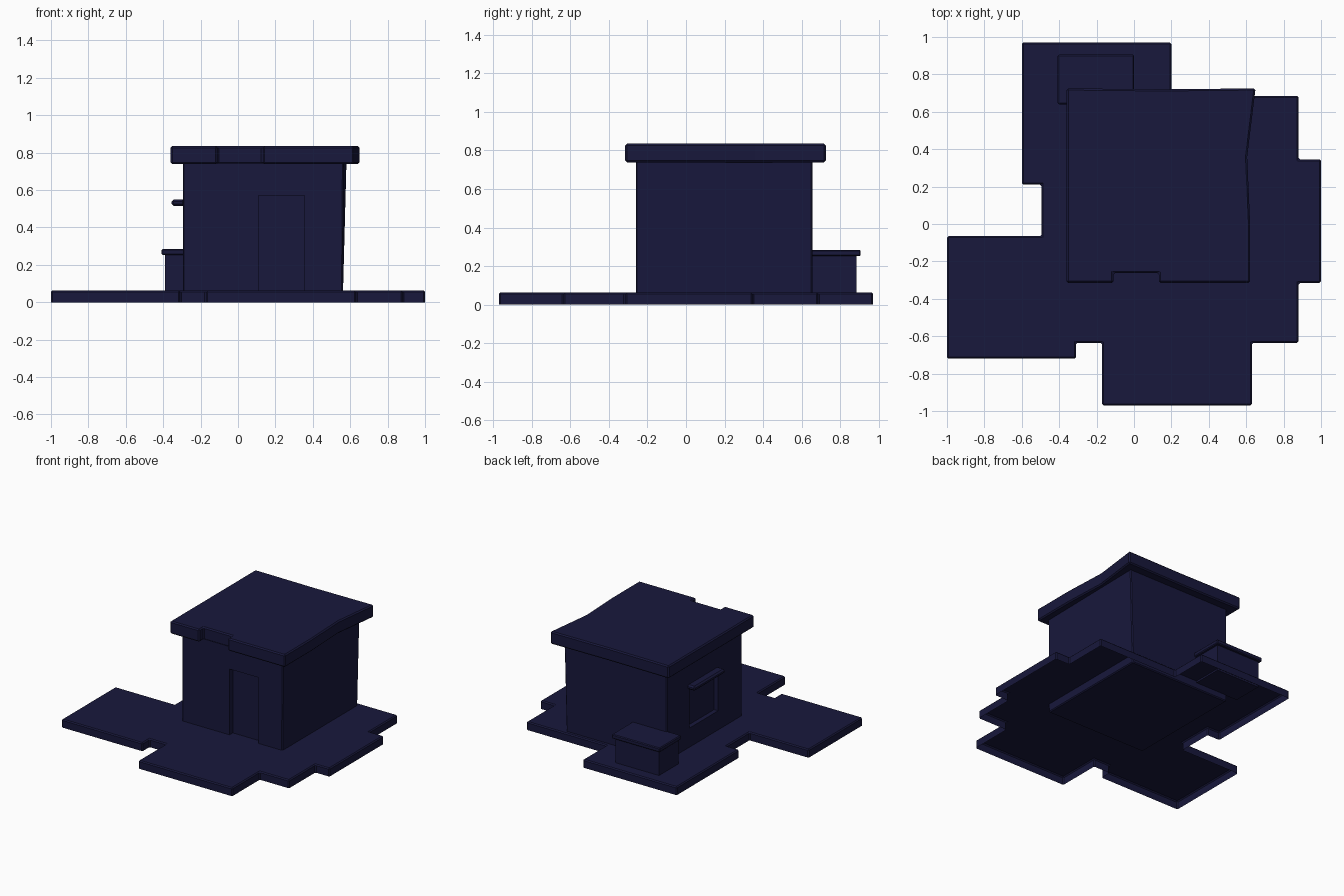
import bpy, bmesh

if "Cube" in bpy.data.objects:
    bpy.data.objects.remove(bpy.data.objects["Cube"])

navy = bpy.data.materials.new("dark_navy")
navy.diffuse_color = (0.009, 0.009, 0.045, 1)
navy.use_nodes = True
navy.node_tree.nodes["Principled BSDF"].inputs["Base Color"].default_value = navy.diffuse_color


def prism(name, outline, z0, z1, bevel=0.0, open_bottom=False, top_outline=None):
    """Vertical prism from a plan outline, optionally with a shifted top or no bottom."""
    bm = bmesh.new()
    low = [bm.verts.new((x, y, z0)) for x, y in outline]
    high = [bm.verts.new((x, y, z1)) for x, y in (top_outline or outline)]
    bottom = bm.faces.new(low)
    bm.faces.new(high)
    n = len(low)
    for i in range(n):
        j = (i + 1) % n
        bm.faces.new((low[i], low[j], high[j], high[i]))
    bmesh.ops.recalc_face_normals(bm, faces=bm.faces[:])
    if open_bottom:
        bmesh.ops.delete(bm, geom=[bottom], context='FACES_ONLY')
    mesh = bpy.data.meshes.new(name)
    bm.to_mesh(mesh)
    bm.free()
    obj = bpy.data.objects.new(name, mesh)
    bpy.context.collection.objects.link(obj)
    mesh.materials.append(navy)
    if bevel:
        mod = obj.modifiers.new("edge_bevel", 'BEVEL')
        mod.width = bevel
        mod.segments = 1
        mod.limit_method = 'ANGLE'
    return obj


def rect(x0, x1, y0, y1):
    return [(x0, y0), (x1, y0), (x1, y1), (x0, y1)]


def recess(target, name, outline, z0, z1):
    """Cut a blind opening into a wall."""
    cutter = prism(name, outline, z0, z1)
    cutter.hide_render = True
    cutter.hide_viewport = True
    cutter.display_type = 'WIRE'
    mod = target.modifiers.new(name, 'BOOLEAN')
    mod.operation = 'DIFFERENCE'
    mod.solver = 'EXACT'
    mod.object = cutter


# Stepped ground slab, hollow underneath
prism("ground_slab", [
    (-0.6, 0.97), (0.2, 0.97), (0.2, 0.685), (0.88, 0.685), (0.88, 0.345),
    (1.0, 0.345), (1.0, -0.315), (0.88, -0.315), (0.88, -0.635), (0.63, -0.635),
    (0.63, -0.97), (-0.17, -0.97), (-0.17, -0.635), (-0.31, -0.635),
    (-0.31, -0.72), (-1.0, -0.72), (-1.0, -0.065), (-0.495, -0.065),
    (-0.495, 0.21), (-0.6, 0.21)], 0, 0.063, 0.008, open_bottom=True)

# House walls, leaning out slightly at the back right
walls = prism("house_walls", rect(-0.295, 0.56, -0.26, 0.655), 0, 0.75, 0.007,
              top_outline=[(-0.295, -0.26), (0.565, -0.26), (0.58, 0.655), (-0.295, 0.655)])
recess(walls, "door_cutter", rect(0.11, 0.355, -0.4, -0.22), 0.063, 0.57)
recess(walls, "window_cutter", rect(-0.4, -0.26, 0.03, 0.38), 0.21, 0.52)

# Flat roof with a warped right edge and a chipped front edge
prism("roof", [
    (-0.36, -0.315), (-0.11, -0.315), (-0.11, -0.262), (0.133, -0.262),
    (0.133, -0.315), (0.62, -0.315), (0.62, 0.02), (0.605, 0.36),
    (0.65, 0.725), (0.15, 0.72), (-0.36, 0.725)], 0.738, 0.835, 0.009)

# Window ledge on the left wall
prism("window_awning", rect(-0.355, -0.285, 0.03, 0.4), 0.515, 0.55, 0.011)

# Storage box behind the house
prism("storage_box", rect(-0.39, -0.02, 0.65, 0.885), 0.05, 0.26)
prism("storage_lid", rect(-0.408, 0.0, 0.64, 0.905), 0.252, 0.285, 0.006)
